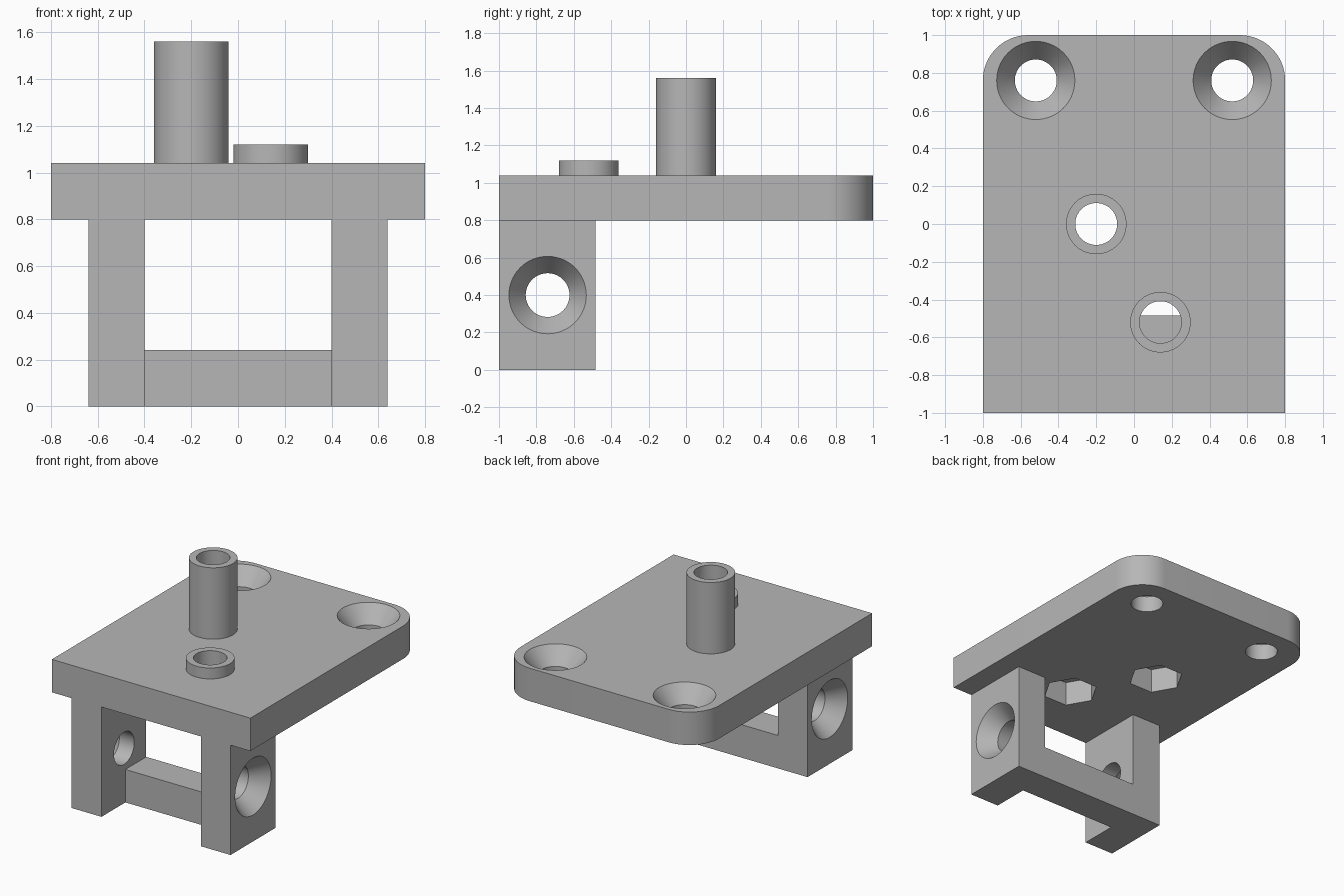
import bpy, bmesh, math
from mathutils import Matrix, Vector

cube = bpy.data.objects.get("Cube")
if cube:
    bpy.data.objects.remove(cube, do_unlink=True)

grey = bpy.data.materials.new("plain grey")
grey.use_nodes = True
COLOUR = (0.47, 0.47, 0.47, 1)
grey.diffuse_color = COLOUR
grey.node_tree.nodes["Principled BSDF"].inputs["Base Color"].default_value = COLOUR


def finish(name, bm):
    bmesh.ops.recalc_face_normals(bm, faces=bm.faces[:])
    mesh = bpy.data.meshes.new(name)
    bm.to_mesh(mesh)
    bm.free()
    mesh.materials.append(grey)
    obj = bpy.data.objects.new(name, mesh)
    bpy.context.collection.objects.link(obj)
    return obj


def box(name, low, high, corner=0):
    """Block between two corners, with optional rounded back corners."""
    low, high = Vector(low), Vector(high)
    bm = bmesh.new()
    bmesh.ops.create_cube(bm, size=1)
    for v in bm.verts:
        v.co = (low + high) / 2 + v.co * (high - low)
    if corner:
        edges = [e for e in bm.edges if all(v.co.y > high.y - 0.01 for v in e.verts)
                 and abs(e.verts[0].co.z - e.verts[1].co.z) > 0.01]
        bmesh.ops.bevel(bm, geom=edges, offset=corner, segments=16,
                        profile=0.5, affect='EDGES')
    return finish(name, bm)


def turned(name, profile, place, sides=64, tube=False):
    """Solid or tube turned from (radius, height) points."""
    bm = bmesh.new()
    rings = []
    for r, z in profile:
        rings.append([bm.verts.new((r * math.cos(a), r * math.sin(a), z))
                      for a in (math.tau * i / sides for i in range(sides))])
    pairs = list(zip(rings, rings[1:]))
    if tube:
        pairs.append((rings[-1], rings[0]))
    else:
        bm.faces.new(rings[0])
        bm.faces.new(rings[-1])
    for a, b in pairs:
        for i in range(sides):
            j = (i + 1) % sides
            bm.faces.new((a[i], a[j], b[j], b[i]))
    bm.transform(place)
    return finish(name, bm)


def cut(target, cutter):
    cutter.hide_render = True
    mod = target.modifiers.new("cut", 'BOOLEAN')
    mod.operation, mod.solver, mod.object = 'DIFFERENCE', 'EXACT', cutter
    bpy.context.view_layer.objects.active = target
    bpy.ops.object.modifier_apply(modifier=mod.name)
    bpy.data.objects.remove(cutter, do_unlink=True)


def countersink(target, place, bore):
    """Screw hole whose wide mouth sits at the origin of place, facing its z."""
    mouth, depth, extra = 0.207, 0.12, 0.02
    flare = mouth + (mouth - bore) / depth * extra
    cut(target, turned("screw_cutter", [(bore, -0.3), (bore, -depth), (flare, extra)], place))


BORE = 0.111
PLATE_LOW, PLATE_TOP = 0.8, 1.04

# Base plate with countersunk back holes
plate = box("plate", (-0.8, -1, PLATE_LOW), (0.8, 1, PLATE_TOP), corner=0.24)
for side in (-1, 1):
    countersink(plate, Matrix.Translation((side * 0.52, 0.76, PLATE_TOP)), BORE)

# Hollow posts, each with a bore and a hexagonal nut pocket below
parts = [plate]
for name, x, y, top in (("tall_post", -0.2, 0, 1.56), ("short_post", 0.14, -0.52, 1.12)):
    place = Matrix.Translation((x, y, 0))
    cut(plate, turned("bore_cutter", [(BORE, 0.7), (BORE, 1.2)], place))
    cut(plate, turned("nut_cutter", [(0.19, 0.7), (0.19, PLATE_LOW + 0.18)], place, sides=6))
    parts.append(turned(name, [(BORE, PLATE_TOP), (0.16, PLATE_TOP), (0.16, top), (BORE, top)],
                        place, tube=True))

# Legs with sideways countersunk holes
for side, name in ((-1, "right_leg"), (1, "left_leg")):
    xs = sorted((side * 0.4, side * 0.64))
    leg = box(name, (xs[0], -1, 0), (xs[1], -0.485, PLATE_LOW))
    place = Matrix.Translation((side * 0.64, -0.74, 0.4)) @ Matrix.Rotation(side * math.pi / 2, 4, 'Y')
    countersink(leg, place, 0.117)
    parts.append(leg)

# Cross bar joining the legs at the back
parts.append(box("cross_bar", (-0.4, -0.725, 0), (0.4, -0.485, 0.24)))

# Smooth round walls, keep edges sharp
bpy.ops.object.select_all(action='DESELECT')
for part in parts:
    part.select_set(True)
bpy.context.view_layer.objects.active = plate
bpy.ops.object.shade_smooth_by_angle(angle=math.radians(30))
